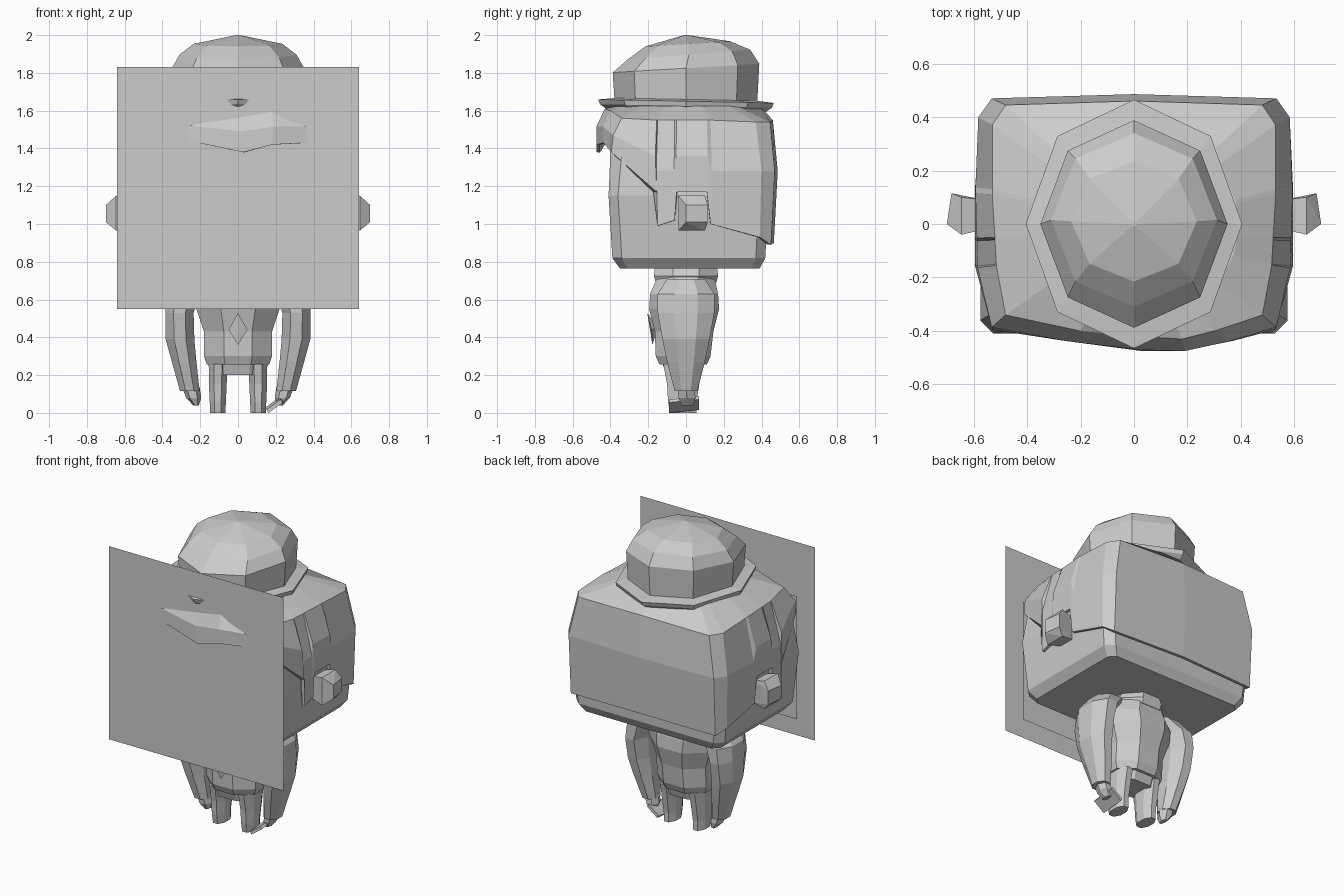
import bpy, bmesh, math
from mathutils import Vector

grey = bpy.data.materials.new("plain grey")
grey.diffuse_color = (0.6, 0.6, 0.6, 1)


def finish(name, bm, mirror=False):
    bmesh.ops.recalc_face_normals(bm, faces=bm.faces)
    me = bpy.data.meshes.new(name)
    bm.to_mesh(me)
    bm.free()
    me.materials.append(grey)
    ob = bpy.data.objects.new(name, me)
    bpy.context.collection.objects.link(ob)
    if mirror:
        ob.modifiers.new("mirror", 'MIRROR')
    return ob


def loft(name, rings, top=True, bottom=True, mirror=False):
    """Skin a stack of equal-length point rings."""
    bm = bmesh.new()
    vs = [[bm.verts.new(p) for p in r] for r in rings]
    n = len(vs[0])
    for a, b in zip(vs, vs[1:]):
        for i in range(n):
            j = (i + 1) % n
            bm.faces.new((a[i], a[j], b[j], b[i]))
    if bottom:
        bm.faces.new(vs[0])
    if top:
        bm.faces.new(vs[-1])
    return finish(name, bm, mirror)


def oval(cx, cy, rx, ry, z, n=8, half=True):
    off = math.pi / n if half else 0
    k = 1 / math.cos(off)
    return [(cx + k * rx * math.sin(2 * math.pi * i / n + off),
             cy - k * ry * math.cos(2 * math.pi * i / n + off), z) for i in range(n)]


def hull(name, pts, mirror=False):
    bm = bmesh.new()
    for p in pts:
        bm.verts.new(p)
    bmesh.ops.convex_hull(bm, input=bm.verts)
    return finish(name, bm, mirror)


def panel(name, pts):
    bm = bmesh.new()
    bm.faces.new([bm.verts.new(p) for p in pts])
    return finish(name, bm)


def rect(w, y, z0, z1):
    return [(-w, y, z0), (w, y, z0), (w, y, z1), (-w, y, z1)]


# Flat boards in front of the face
panel("front_board", rect(0.64, -0.437, 0.55, 1.83))
panel("face_board", rect(0.52, -0.42, 0.665, 1.48))


# Head: block with clipped corners
def block(w, y0, y1, c, z):
    return [(-w + c, y0, z), (w - c, y0, z), (w, y0 + c, z), (w, y1 - c, z),
            (w - c, y1, z), (-w + c, y1, z), (-w, y1 - c, z), (-w, y0 + c, z)]


loft("head", [block(0.50, -0.35, 0.39, 0.04, 0.765), block(0.545, -0.39, 0.42, 0.05, 0.82),
              block(0.575, -0.41, 0.435, 0.05, 1.15), block(0.54, -0.40, 0.42, 0.06, 1.38),
              block(0.47, -0.33, 0.38, 0.06, 1.54)])

# Hair shell: columns of shoulder point and lower edge point, right half
side = [((0.48, -0.34, 1.56), (0.53, -0.395, 1.38)),
        ((0.515, -0.155, 1.55), (0.595, -0.155, 1.17)),
        ((0.515, -0.15, 1.55), (0.595, -0.15, 0.99)),
        ((0.52, -0.06, 1.55), (0.595, -0.06, 1.02)),
        ((0.52, -0.05, 1.55), (0.595, -0.05, 1.17)),
        ((0.53, 0.11, 1.55), (0.595, 0.11, 1.17)),
        ((0.53, 0.13, 1.55), (0.595, 0.13, 1.0)),
        ((0.53, 0.37, 1.54), (0.575, 0.39, 0.93)),
        ((0.48, 0.445, 1.54), (0.53, 0.45, 0.89))]
fringe = [((-0.2, -0.40, 1.6), (-0.26, -0.437, 1.44)),
          ((0.0, -0.42, 1.6), (0.03, -0.475, 1.38)),
          ((0.18, -0.43, 1.61), (0.18, -0.475, 1.42)),
          ((0.3, -0.40, 1.6), (0.37, -0.437, 1.43))]


def flip(p):
    return (-p[0], p[1], p[2])


cols = (fringe + side + [((0, 0.46, 1.55), (0, 0.465, 0.9))]
        + [(flip(a), flip(b)) for a, b in reversed(side)])
low, mid, shoulder, crown = [], [], [], []
for s, l in cols:
    low.append(l)
    z = max(1.28, (s[2] + l[2]) / 2)
    mid.append(((s[0] + l[0]) * 0.527, (s[1] + l[1]) * 0.525, z))
    shoulder.append(s)
    d = Vector((s[0], s[1])).normalized()
    crown.append((d.x * 0.39, d.y * 0.39, 1.625))
hair = loft("hair", [low, mid, shoulder, crown], bottom=False)
shell = hair.modifiers.new("thickness", 'SOLIDIFY')
shell.thickness = 0.02
shell.offset = -1

# Ears
ear = [(0.56, y, z) for y in (-0.02, 0.09) for z in (0.98, 1.13)]
ear += [(0.645, y, z) for y in (-0.04, 0.10) for z in (0.965, 1.15)]
ear += [(0.70 - y * 0.15, y, z) for y in (0.0, 0.115) for z in (1.01, 1.10)]
hull("ears", ear, mirror=True)


# Hat brim and crown, faceted with eight sides and leaning slightly back
def hat_ring(rx, ry, z, tilt=0.0, cy=0.0):
    return [(x, y, z + y * tilt) for x, y, z in oval(0, cy, rx, ry, z, half=False)]


loft("hat_brim", [hat_ring(0.36, 0.40, 1.585, -0.02), hat_ring(0.40, 0.455, 1.625, -0.02),
                  hat_ring(0.405, 0.465, 1.65, -0.02), hat_ring(0.34, 0.37, 1.66, -0.02)])
loft("hat_crown", [hat_ring(0.335, 0.375, 1.60), hat_ring(0.35, 0.388, 1.825, 0.06),
                   hat_ring(0.31, 0.325, 1.895, 0.08, 0.015),
                   hat_ring(0.235, 0.225, 1.953, 0.06, 0.01),
                   hat_ring(0.01, 0.01, 2.0)])

# Torso with jacket hem, and collar
loft("jacket", [oval(0, -0.015, 0.165, 0.125, 0.255), oval(0, -0.015, 0.18, 0.145, 0.30),
                oval(0, -0.01, 0.18, 0.155, 0.43), oval(0, -0.01, 0.22, 0.185, 0.55),
                oval(0, -0.01, 0.24, 0.18, 0.63), oval(0, 0, 0.18, 0.15, 0.72)])
loft("collar", [oval(0, 0, 0.16, 0.16, 0.69), oval(0, 0, 0.175, 0.17, 0.725),
                oval(0, 0, 0.15, 0.165, 0.765)])
hull("tie", [(0, -0.178, 0.36), (-0.05, -0.182, 0.44), (0.05, -0.182, 0.44),
             (0, -0.205, 0.53), (0, -0.187, 0.43), (0, -0.15, 0.45)])

# Sleeves and hands
loft("sleeves", [oval(0.255, 0, 0.052, 0.06, 0.115), oval(0.285, 0, 0.065, 0.10, 0.27),
                 oval(0.307, 0, 0.076, 0.125, 0.39), oval(0.31, 0, 0.075, 0.15, 0.53),
                 oval(0.29, 0, 0.09, 0.15, 0.63), oval(0.22, 0, 0.10, 0.10, 0.71)], mirror=True)
loft("hands", [oval(0.222, 0.01, 0.013, 0.03, 0.04, 6), oval(0.235, 0.005, 0.035, 0.045, 0.08, 6),
               oval(0.25, 0, 0.04, 0.045, 0.14, 6)], mirror=True)

# Slim handset held in one hand
hull("handset", [(x + dx, y, z + dz + y * 0.1) for x, z in ((0.15, 0.015), (0.225, 0.07))
                 for dx, dz in ((0, 0.01), (0.012, -0.006)) for y in (-0.09, 0.07)])

# Trousers
loft("hips", [oval(0, -0.015, 0.145, 0.09, 0.20), oval(0, -0.015, 0.155, 0.115, 0.28)])
loft("legs", [oval(0.107, -0.015, 0.04, 0.07, 0), oval(0.107, -0.02, 0.043, 0.075, 0.06),
              oval(0.107, -0.015, 0.047, 0.085, 0.15), oval(0.105, -0.015, 0.05, 0.105, 0.26)],
     mirror=True)
